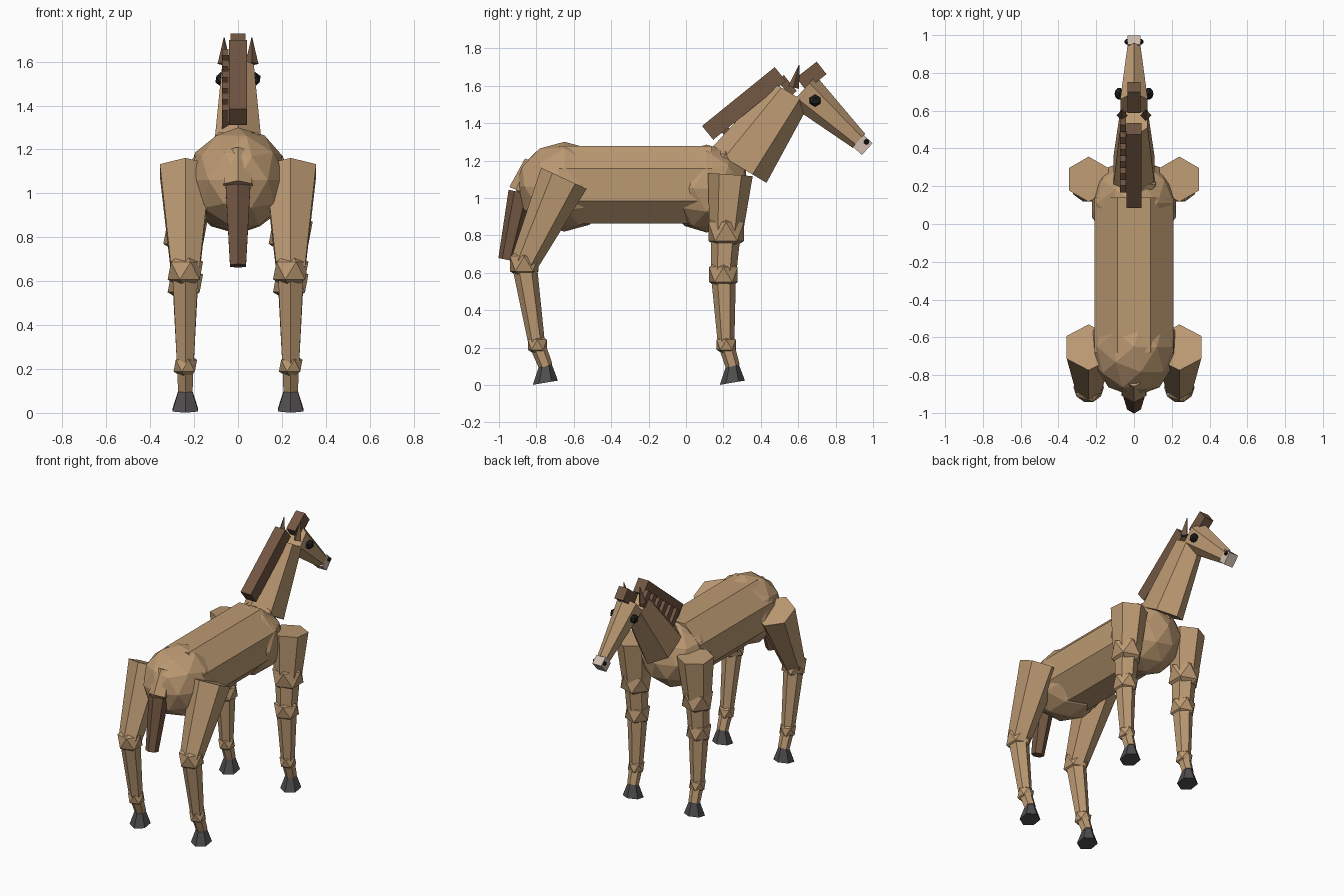
import bpy, bmesh, math
from mathutils import Vector, Matrix

if "Cube" in bpy.data.objects:
    bpy.data.objects.remove(bpy.data.objects["Cube"])


def material(name, rgb):
    m = bpy.data.materials.new(name)
    m.diffuse_color = (*rgb, 1)
    m.use_nodes = True
    m.node_tree.nodes["Principled BSDF"].inputs["Base Color"].default_value = m.diffuse_color
    return m


COAT = material("coat", (0.50, 0.32, 0.17))
HAIR = material("hair", (0.17, 0.095, 0.055))
HOOF = material("hoof", (0.08, 0.075, 0.075))
EYE = material("eye", (0.015, 0.015, 0.015))
PALE = material("pale", (0.62, 0.50, 0.42))


def finish(name, bm, mat):
    bmesh.ops.recalc_face_normals(bm, faces=bm.faces)
    me = bpy.data.meshes.new(name)
    bm.to_mesh(me)
    bm.free()
    me.materials.append(mat)
    ob = bpy.data.objects.new(name, me)
    bpy.context.collection.objects.link(ob)
    return ob


def limb(name, a, b, ra, rb, mat=COAT, x=0, n=6, sx=1, phase=0, axis=None):
    """Tapered prism from a to b, both given as (y, z)."""
    a, b = Vector((x, *a)), Vector((x, *b))
    d = Vector((0, *axis)).normalized() if axis else (b - a).normalized()
    u, v = Vector((1, 0, 0)), d.cross(Vector((1, 0, 0)))
    bm = bmesh.new()
    rings = []
    for c, r in ((a, ra), (b, rb)):
        angles = [phase + 2 * math.pi * i / n for i in range(n)]
        rings.append([bm.verts.new(c + r * (sx * math.sin(t) * u + math.cos(t) * v)) for t in angles])
    for i in range(n):
        j = (i + 1) % n
        bm.faces.new((rings[0][i], rings[0][j], rings[1][j], rings[1][i]))
    for ring in rings:
        bm.faces.new(ring)
    return finish(name, bm, mat)


def ball(name, loc, size, mat=COAT, sub=1):
    bm = bmesh.new()
    bmesh.ops.create_icosphere(bm, subdivisions=sub, radius=1,
                               matrix=Matrix.Translation(loc) @ Matrix.Diagonal((*size, 1)))
    return finish(name, bm, mat)


def box(name, loc, size, angle, mat):
    """Box whose y axis is tilted upward by angle degrees."""
    bm = bmesh.new()
    bmesh.ops.create_cube(bm, size=1, matrix=Matrix.Translation(loc)
                          @ Matrix.Rotation(math.radians(angle), 4, 'X') @ Matrix.Diagonal((*size, 1)))
    return finish(name, bm, mat)


# Torso
limb("barrel", (-0.68, 1.07), (0.14, 1.07), 0.225, 0.225, n=8, phase=math.pi / 8)
ball("rump", (0, -0.65, 1.06), (0.23, 0.265, 0.24), sub=2)
ball("chest", (0, 0.11, 1.05), (0.235, 0.235, 0.235), sub=2)
ball("withers", (0, 0.21, 1.18), (0.13, 0.13, 0.12))

# Neck and head
limb("neck", (0.28, 1.17), (0.56, 1.56), 0.175, 0.115, sx=0.72, axis=(0.51, 0.86))
limb("head", (0.625, 1.575), (0.925, 1.305), 0.105, 0.05, sx=0.8)
box("muzzle", (0, 0.945, 1.283), (0.07, 0.065, 0.085), -42, PALE)
for s, side in ((-1, "left"), (1, "right")):
    ball(f"eye_{side}", (s * 0.078, 0.69, 1.52), (0.028, 0.035, 0.033), EYE)
    ball(f"nostril_{side}", (s * 0.037, 0.965, 1.3), (0.016, 0.016, 0.016), EYE)
    limb(f"ear_{side}", (0.575, 1.59), (0.605, 1.71), 0.03, 0.002, HAIR, x=s * 0.063, n=4)

# Mane, forelock and locks on the left side
box("mane", (0, 0.31, 1.505), (0.08, 0.5, 0.095), 39, HAIR)
box("forelock", (0, 0.67, 1.652), (0.07, 0.14, 0.085), 38, HAIR)
for i in range(6):
    t = i / 5
    box(f"mane_lock_{i + 1}", (-0.058, 0.22 + 0.32 * t, 1.35 + 0.25 * t),
        (0.03, 0.045, 0.11), 39, HAIR)

# Tail
limb("tail_dock", (-0.81, 1.19), (-0.875, 1.03), 0.055, 0.075)
limb("tail", (-0.885, 1.03), (-0.962, 0.67), 0.065, 0.042, HAIR)

# Legs, left and right: segments as (start, end, start radius, end radius), joints as (y, z, radius)
LEGS = {
    "front": ([((0.237, 1.125), (0.215, 0.82), 0.12, 0.09),
               ((0.215, 0.84), (0.20, 0.59), 0.08, 0.068),
               ((0.20, 0.59), (0.215, 0.2), 0.067, 0.043),
               ((0.215, 0.215), (0.25, 0.1), 0.043, 0.038)],
              [(0.215, 0.82, 0.112), (0.20, 0.59, 0.09), (0.215, 0.215, 0.06)], 0.248),
    "back": ([((-0.653, 1.105), (-0.865, 0.65), 0.134, 0.075),
              ((-0.865, 0.65), (-0.795, 0.2), 0.067, 0.043),
              ((-0.795, 0.215), (-0.75, 0.1), 0.043, 0.038)],
             [(-0.865, 0.648, 0.09), (-0.795, 0.215, 0.06)], -0.752),
}
for s, side in ((-1, "left"), (1, "right")):
    x = s * 0.24
    for end, (segments, joints, hoof_y) in LEGS.items():
        for i, (a, b, ra, rb) in enumerate(segments):
            limb(f"{end}_leg_{side}_{i + 1}", a, b, ra, rb, x=x)
        for i, (y, z, r) in enumerate(joints):
            ball(f"{end}_joint_{side}_{i + 1}", (x, y, z), (r, r, r))
        limb(f"{end}_hoof_{side}", (hoof_y, 0.012), (hoof_y, 0.11), 0.068, 0.033, HOOF,
             x=x, axis=(-0.17, 1))
